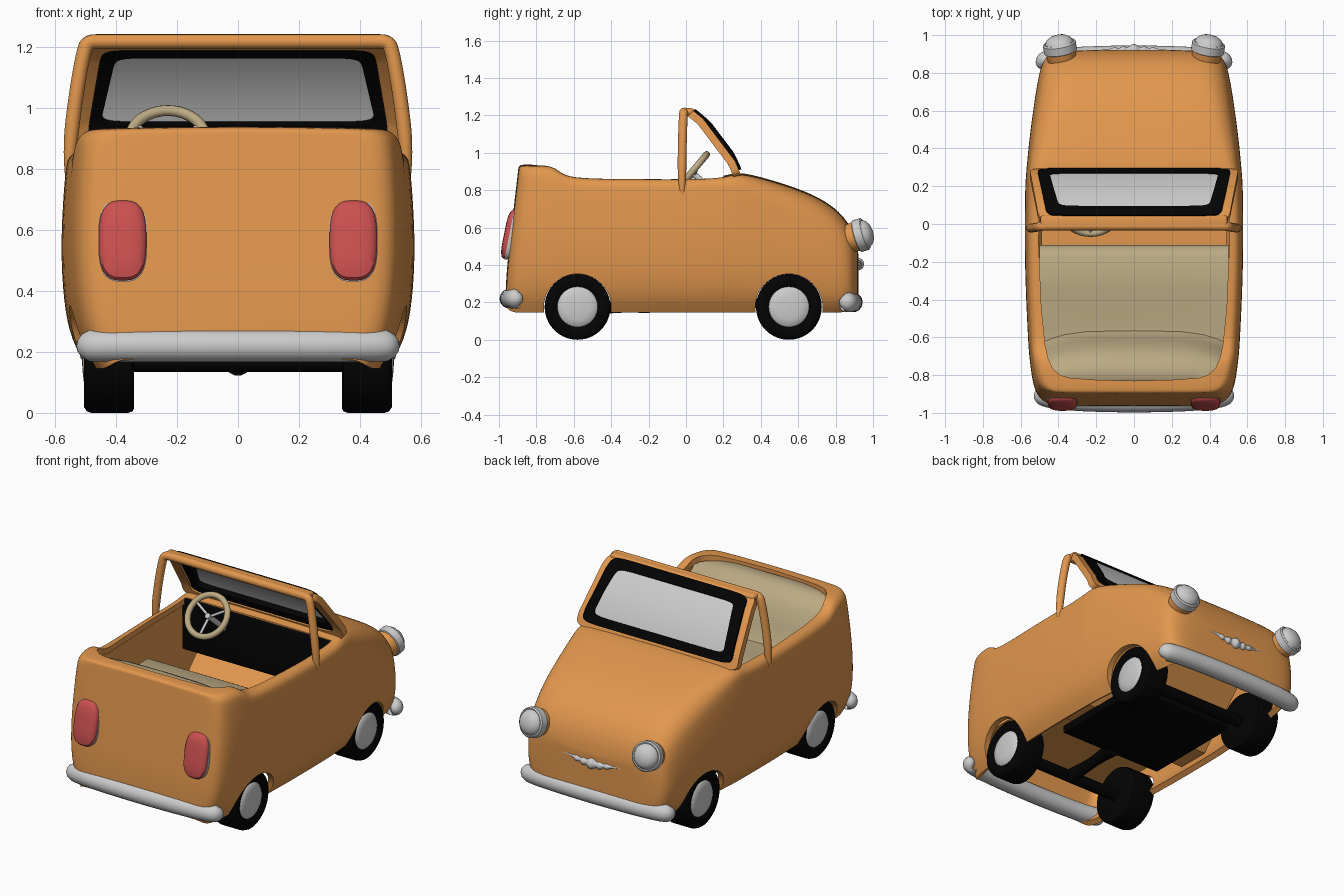
import bpy, bmesh
from math import pi, sin, cos, radians, copysign
from mathutils import Vector, Matrix

if "Cube" in bpy.data.objects:
    bpy.data.objects.remove(bpy.data.objects["Cube"])


def mat(name, rgb):
    m = bpy.data.materials.new(name)
    m.diffuse_color = (*rgb, 1)
    m.use_nodes = True
    m.node_tree.nodes["Principled BSDF"].inputs["Base Color"].default_value = m.diffuse_color
    return m


ORANGE = mat("orange paint", (.76, .31, .075))
BLACK = mat("black rubber", (.001, .001, .001))
TAN = mat("tan seat", (.50, .40, .23))
RED = mat("red lens", (.60, .08, .08))


def finish(ob, m=None, angle=40):
    bpy.ops.object.select_all(action='DESELECT')
    ob.select_set(True)
    bpy.context.view_layer.objects.active = ob
    bpy.ops.object.convert(target='MESH')
    if m:
        ob.data.materials.clear()
        ob.data.materials.append(m)
    bpy.ops.object.shade_smooth_by_angle(angle=radians(angle))
    return ob


def mesh_object(name, verts, faces):
    me = bpy.data.meshes.new(name)
    me.from_pydata([tuple(v) for v in verts], [], faces)
    bm = bmesh.new()
    bm.from_mesh(me)
    bmesh.ops.recalc_face_normals(bm, faces=bm.faces)
    bm.to_mesh(me)
    bm.free()
    ob = bpy.data.objects.new(name, me)
    bpy.context.collection.objects.link(ob)
    return ob


def loft(name, rings, closed=True, caps=True):
    n = len(rings[0])
    verts = [v for r in rings for v in r]
    faces = [(k*n+i, k*n+(i+1) % n, (k+1)*n+(i+1) % n, (k+1)*n+i)
             for k in range(len(rings)-1) for i in range(n if closed else n-1)]
    if caps:
        faces += [tuple(range(n)), tuple(range((len(rings)-1)*n, len(rings)*n))]
    return mesh_object(name, verts, faces)


def lathe(name, prof, origin, axis, m=None, n=40):
    q = Vector(axis).to_track_quat('Z', 'Y')
    rings = [[Vector(origin) + q @ Vector((r*cos(2*pi*i/n), r*sin(2*pi*i/n), h)) for i in range(n)]
             for r, h in prof]
    return finish(loft(name, rings), m)


def tube(name, pts, depth, m=None, order=3):
    cu = bpy.data.curves.new(name, 'CURVE')
    cu.dimensions = '3D'
    cu.bevel_depth, cu.bevel_resolution, cu.use_fill_caps = depth, 5, True
    s = cu.splines.new('NURBS')
    s.points.add(len(pts)-1)
    for p, c in zip(s.points, pts):
        p.co = (*c[:3], 1)
        p.radius = c[3] if len(c) > 3 else 1
    s.order_u, s.use_endpoint_u, s.resolution_u = order, True, 8
    ob = bpy.data.objects.new(name, cu)
    bpy.context.collection.objects.link(ob)
    return finish(ob, m)


def box(name, x, y, z, m, bevel=.01):
    ob = loft(name, [[(x[0], y[0], h), (x[1], y[0], h), (x[1], y[1], h), (x[0], y[1], h)] for h in z])
    b = ob.modifiers.new("bevel", 'BEVEL')
    b.width, b.segments = bevel, 3
    return finish(ob, m)


def mirror_path(half):
    return half + [(-p[0], *p[1:]) for p in reversed(half) if p[0] != 0]


def superloop(p, n=48):
    f = lambda c: copysign(abs(c)**(2/p), c)
    return [(f(cos(2*pi*(i+.5)/n)), f(sin(2*pi*(i+.5)/n))) for i in range(n)]


# Body shell: sections (y, half width, top z, shoulder radius) from tail to nose
stations = [(-.895, .41, .915, .05), (-.89, .465, .928, .05), (-.865, .515, .932, .06), (-.80, .54, .933, .06),
            (-.71, .553, .932, .06), (-.66, .559, .885, .05), (-.58, .565, .862, .05), (-.2, .583, .86, .05),
            (.15, .58, .86, .05), (.23, .577, .878, .05), (.29, .572, .893, .07), (.45, .557, .852, .11),
            (.65, .53, .787, .13), (.78, .508, .715, .14), (.85, .49, .645, .13), (.893, .46, .575, .12),
            (.915, .39, .50, .10), (.922, .25, .45, .08)]
rings = []
for y, w, zt, r in stations:
    zs = zt - r
    zb = .145 + (.03 if abs(y) > .88 else 0)
    half = [(w*k, zb + f*(zs-zb)) for k, f in ((.84, 0), (.94, .13), (.985, .33), (1, .6), (.985, .85))]
    half += [(w*.97 - r*(1-cos(a)), zs + r*sin(a)) for a in (0, pi/6, pi/3, pi/2)]
    half += [((w*.97-r)*.5, zt+.004), (0, zt+.006)]
    k = min(1, max(0, (-.5-y)/.35))
    rings.append([(x, y - .07*k*min(1, max(0, (.93-z)/.6)), z) for x, z in mirror_path(half)])
body = loft("body", rings, closed=False, caps=False)
bm = bmesh.new()
bm.from_mesh(body.data)
bm.verts.ensure_lookup_table()
n = len(rings[0])
for base in (0, (len(rings)-1)*n):
    for i in range(n//2):
        ids = [base+i, base+i+1, base+n-2-i, base+n-1-i]
        bm.faces.new([bm.verts[j] for j in dict.fromkeys(ids)])
bmesh.ops.recalc_face_normals(bm, faces=bm.faces)
bm.to_mesh(body.data)
bm.free()
body.modifiers.new("smooth", 'SUBSURF').levels = 2
sol = body.modifiers.new("wall", 'SOLIDIFY')
sol.thickness, sol.offset = .035, -1
# Cutters for the cockpit opening and the wheel arches
plan = mirror_path([(.50, .2), (.505, -.1), (.49, -.45), (.47, -.64), (.455, -.71), (.43, -.765), (.39, -.80),
                    (.34, -.815), (.2, -.825), (0, -.83)])
cutters = [loft("cockpit_cutter", [[(x, y, z) for x, y in plan] for z in (.62, 1.3)])]
for y in (.55, -.58):
    cutters.append(lathe("arch_cutter", [(.18, -1), (.18, 1)], (0, y, .172), (1, 0, 0), n=48))
for c in cutters:
    c.hide_render = True
    b = body.modifiers.new("cut", 'BOOLEAN')
    b.operation, b.object, b.solver = 'DIFFERENCE', c, 'EXACT'
finish(body, ORANGE, 35)
for c in cutters:
    bpy.data.objects.remove(c)


# Windscreen: rings laid on a curved slope
def slope(v):
    a, b, c = Vector((0, .29, .90)), Vector((0, .215, 1.10)), Vector((0, .035, 1.232))
    t = 2*(1-v)*(b-a) + 2*v*(c-b)
    return (1-v)**2*a + 2*v*(1-v)*b + v*v*c, Vector((0, t.z, -t.y)).normalized()


def outline(lo, hi, wb, wt, off, p=14):
    pts = []
    for a, b in superloop(p, 80):
        v = (lo+hi)/2 + (hi-lo)/2*b
        pos, nor = slope(v)
        pts.append(pos + nor*off + Vector((a*(wb + (wt-wb)*(b+1)/2), 0, 0)))
    return pts


def ring_panel(name, outer, inner, front, back, m):
    rs = [outline(*outer, back), outline(*outer, front), outline(*inner, front), outline(*inner, back)]
    return finish(loft(name, rs + [rs[0]], caps=False), m)


ring_panel("windscreen_frame", (-.06, 1.03, .557, .505), (.03, .97, .495, .445), -.004, -.045, ORANGE)
ring_panel("windscreen_trim", (.02, .98, .515, .462), (.14, .84, .452, .40), .01, -.035, BLACK)
cells = [[slope(v)[0] + Vector((s*(.48-.065*v), 0, 0)) for s in (-1, 1)]
         for v in [.1 + .78*i/10 for i in range(11)]]
finish(loft("windscreen_glass", cells, closed=False, caps=False))
# Roof bar with rear door posts
tube("roof_hoop", mirror_path([(.553, -.02, .76, .5), (.553, -.022, .86, 1), (.53, -.02, 1.05), (.505, -.015, 1.19),
                               (.49, -.012, 1.217), (.44, -.01, 1.217), (0, -.01, 1.217)]), .024, ORANGE)
box("roof_bar", (-.495, .495), (-.032, .045), (1.20, 1.238), ORANGE, .016)

# Interior
box("dashboard", (-.52, .52), (.19, .24), (.55, .868), BLACK)
finish(loft("floor", [[(x, y, z) for y, z in ((-.87, .38), (-.15, .38), (-.13, .25), (.05, .25), (.36, .56), (.36, .54),
                                             (.06, .225), (-.15, .225), (-.17, .36), (-.87, .36))]
                      for x in (-.49, .49)]), ORANGE)
prof = [(-.125, .37), (-.11, .56), (-.125, .61), (-.17, .635), (-.35, .63), (-.52, .61), (-.565, .61), (-.585, .64),
        (-.61, .72), (-.65, .82), (-.70, .885), (-.75, .912), (-.82, .92), (-.845, .90), (-.855, .7), (-.86, .4)]
seat_w = lambda y: .50 if y > -.5 else .50 - .09*((-.5-y)/.36)**2
seat = loft("seat", [[(s*seat_w(y), y - (.07*s**4*min(1, max(0, (-.4-y)/.15)*max(0, (y+.86)/.25))),
                       z - .03*s**4*(y < -.7)) for y, z in prof]
                     for s in (-1, -.9, -.75, -.5, 0, .5, .75, .9, 1)], caps=False)
finish(seat, TAN, 50)

# Steering wheel with three spokes and column
C = Vector((-.23, .03, .895))
bpy.ops.mesh.primitive_torus_add(major_radius=.125, minor_radius=.018, major_segments=48, location=C,
                                 rotation=(radians(50), 0, 0))
wheel = bpy.context.object
wheel.name = "steering_wheel"
finish(wheel, TAN)
R = Matrix.Rotation(radians(50), 3, 'X')
for a in (30, 150, 270):
    tip = C + R @ Vector((.12*cos(radians(a)), .12*sin(radians(a)), 0))
    tube("steering_spoke", [C + R @ Vector((0, 0, -.02)), tip], .008, order=2)
tube("steering_column", [C, C + R @ Vector((0, 0, -.25))], .016, order=2)

# Wheels, hubcaps and axles
tyre = [(.09, 0), (.16, 0), (.171, .006), (.176, .02), (.176, .14), (.171, .155), (.158, .164), (.125, .165), (.105, .15),
        (.09, .14)]
cap = [(.108, .135), (.108, .152), (.10, .16), (.07, .166), (.035, .17), (.003, .171)]
for y in (.55, -.58):
    for s in (-1, 1):
        o = (s*.34, y, .176)
        lathe("tyre", tyre, o, (s, 0, 0), BLACK)
        lathe("hubcap", cap, o, (s, 0, 0))
    tube("axle", [(-.38, y, .168), (.38, y, .168)], .035, BLACK, 2)
box("underbody_pan", (-.36, .36), (-.22, .45), (.17, .22), BLACK)
tube("rear_shaft", [(0, -.2, .19, 1.5), (0, -.3, .18), (0, -.46, .17), (0, -.58, .168, 1.4)], .033, BLACK)

# Lamps
for s in (-1, 1):
    o, d = (s*.39, .922, .556), (s*.16, .93, .28)
    lathe("headlight_cup", [(.06, -.13), (.074, -.07), (.08, -.01), (.08, .01)], o, d, ORANGE)
    lathe("headlight", [(.08, -.012), (.088, -.008), (.088, .035), (.08, .042), (.074, .04), (.066, .058),
                        (.045, .072), (.02, .079), (.002, .08)], o, d)
    for name, layers, m in (("taillight_base", ((1, .04), (1.0, -.012)), None),
                            ("taillight", ((.97, 0), (.97, -.018), (.9, -.03), (.7, -.038), (.4, -.041)), RED)):
        rs = [[(s*.378 + k*.08*a, -.932 + .20*k*.135*b + h, .565 + k*.135*b)
               for a, b in superloop(3)] for k, h in layers]
        finish(loft(name, rs), m)

# Bumpers
tube("rear_bumper", mirror_path([(.475, -.89, .22, .3), (.495, -.90, .22, .95), (.46, -.92, .22), (.3, -.938, .22),
                                 (0, -.945, .22)]), .054)
tube("front_bumper", mirror_path([(.465, .83, .20, .3), (.485, .85, .20, .95), (.45, .87, .20), (.3, .885, .20),
                                  (0, .893, .20)]), .054)
# Nose ornament: a beaded, tapered spear
tube("nose_ornament", mirror_path([(.31, .902, .43, .1), (.22, .915, .424, .2), (.13, .918, .418, .3), (.10, .918, .41, .9),
                                   (.08, .918, .41, .4), (.055, .918, .405, 1.2), (.035, .918, .405, .6),
                                   (0, .918, .405, 1.8)]), .023)
